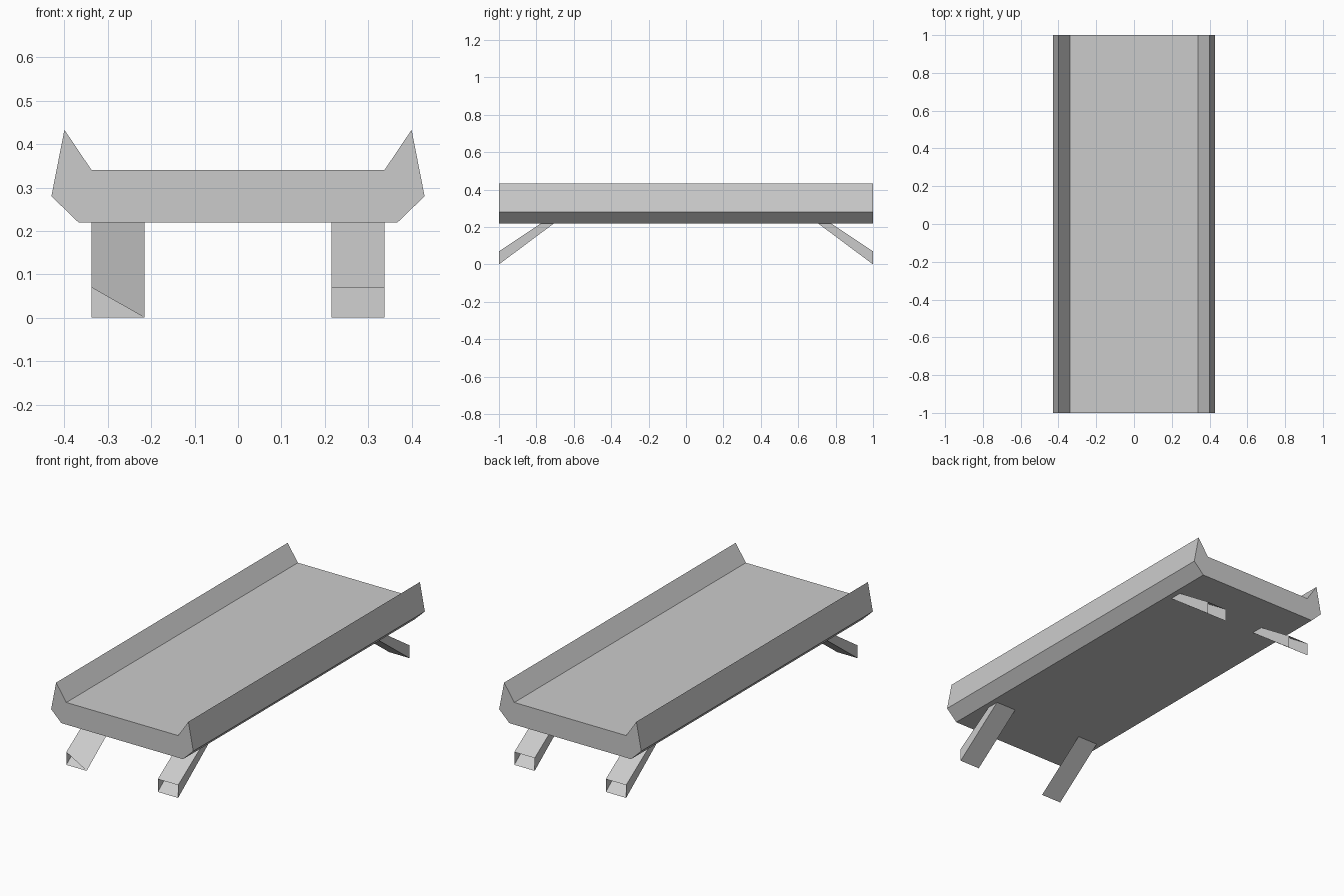
import bpy
import bmesh

cube = bpy.data.objects.get("Cube")
if cube:
    bpy.data.objects.remove(cube, do_unlink=True)

# Single plain grey material
grey = bpy.data.materials.new("light_grey")
grey.use_nodes = True
colour = (0.6, 0.6, 0.6, 1)
grey.diffuse_color = colour
grey.node_tree.nodes["Principled BSDF"].inputs["Base Color"].default_value = colour


def loft(name, start, end, capped):
    """Join two matching outlines with side walls, optionally capping the ends."""
    bm = bmesh.new()
    a = [bm.verts.new(p) for p in start]
    b = [bm.verts.new(p) for p in end]
    for i in range(len(a)):
        j = (i + 1) % len(a)
        bm.faces.new((a[i], a[j], b[j], b[i]))
    if capped:
        bm.faces.new(a)
        bm.faces.new(b)
    bmesh.ops.recalc_face_normals(bm, faces=bm.faces)
    mesh = bpy.data.meshes.new(name)
    bm.to_mesh(mesh)
    bm.free()
    mesh.materials.append(grey)
    obj = bpy.data.objects.new(name, mesh)
    bpy.context.collection.objects.link(obj)
    return obj


# Bed: mirrored half profile with raised side lips, swept along y
half = [(0.368, 0.22), (0.43, 0.28), (0.4, 0.433), (0.338, 0.341)]
profile = half + [(-x, z) for x, z in reversed(half)]
loft("bed", [(x, -1, z) for x, z in profile], [(x, 1, z) for x, z in profile], True)

# Legs: splayed, open-ended tubes; the front right one is a three-sided wedge
INNER, OUTER = 0.215, 0.338
for end_name, sy in (("front", -1), ("back", 1)):
    for side_name, sx in (("left", 1), ("right", -1)):
        # section corners as (x, is_top)
        section = [(OUTER, True), (OUTER, False), (INNER, False), (INNER, True)]
        if (end_name, side_name) == ("front", "right"):
            section.pop()
        foot = [(sx * x, sy, 0.07 if top else 0) for x, top in section]
        head = [(sx * x, sy * (0.775 if top else 0.705), 0.22) for x, top in section]
        loft(f"{end_name}_{side_name}_leg", foot, head, False)
